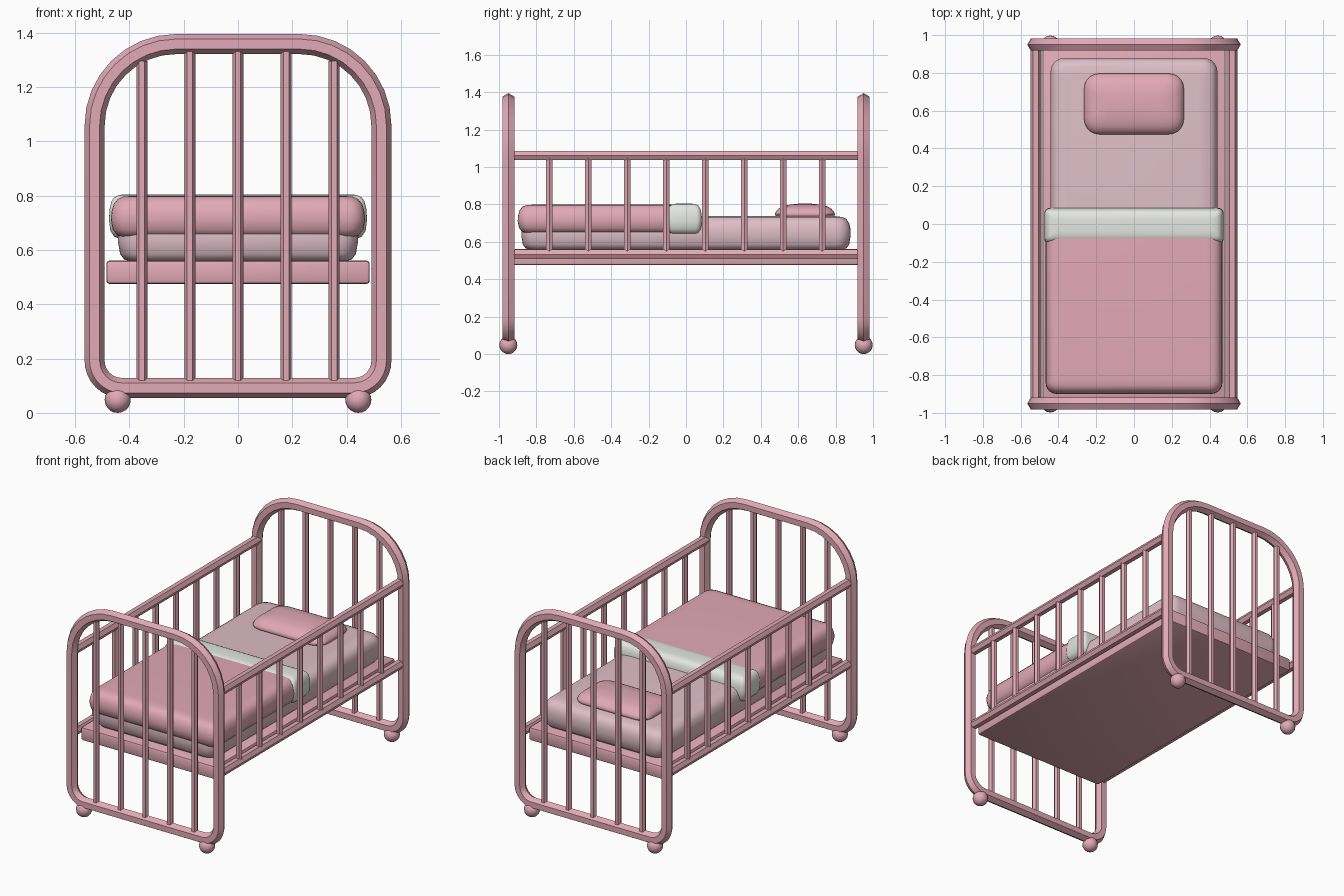
import bpy, bmesh, math
from mathutils import Vector

if "Cube" in bpy.data.objects:
    bpy.data.objects.remove(bpy.data.objects["Cube"])


def material(name, rgb):
    m = bpy.data.materials.new(name)
    m.diffuse_color = (*rgb, 1)
    m.use_nodes = True
    m.node_tree.nodes["Principled BSDF"].inputs["Base Color"].default_value = m.diffuse_color
    return m


PINK = material("rose pink", (0.76, 0.40, 0.475))
PALE = material("pale pink", (0.74, 0.52, 0.58))
WHITE = material("soft white", (0.80, 0.83, 0.80))


def finish(name, bm, mat, angle=35):
    bmesh.ops.recalc_face_normals(bm, faces=bm.faces)
    mesh = bpy.data.meshes.new(name)
    bm.to_mesh(mesh)
    bm.free()
    mesh.materials.append(mat)
    ob = bpy.data.objects.new(name, mesh)
    bpy.context.collection.objects.link(ob)
    bpy.ops.object.select_all(action='DESELECT')
    ob.select_set(True)
    bpy.context.view_layer.objects.active = ob
    bpy.ops.object.shade_smooth_by_angle(angle=math.radians(angle))
    return ob


def loft(bm, rings, closed):
    """Skin matching rings of points; cap the ends unless closed."""
    vs = [[bm.verts.new(p) for p in r] for r in rings]
    n = len(vs[0])
    for i in range(len(vs) if closed else len(vs) - 1):
        a, b = vs[i], vs[(i + 1) % len(vs)]
        for k in range(n):
            bm.faces.new((a[k], a[(k + 1) % n], b[(k + 1) % n], b[k]))
    if not closed:
        bm.faces.new(vs[0])
        bm.faces.new(vs[-1])


def rod(name, a, b, r):
    """Six-sided bar with its sharp edges towards +x and -x."""
    a, b = Vector(a), Vector(b)
    side = Vector((1, 0, 0))
    up = (b - a).normalized().cross(side)
    ring = [(side * math.cos(k * math.pi / 3) + up * math.sin(k * math.pi / 3)) * r
            for k in range(6)]
    bm = bmesh.new()
    loft(bm, [[a + p for p in ring], [b + p for p in ring]], False)
    return finish(name, bm, PINK)


def corner_points(corners, steps):
    """Rounded outline from (x, y, radius, start angle): position and normal."""
    for cx, cy, r, start in corners:
        for i in range(steps + 1):
            t = math.radians(start + 90 * i / steps)
            n = Vector((math.cos(t), math.sin(t)))
            yield Vector((cx, cy)) + n * r, n


def end_frame(name, y):
    """Closed hoop of six-sided tube."""
    w, top, low, R, r = 0.528, 1.358, 0.092, 0.30, 0.10
    corners = [(w - R, top - R, R, 0), (R - w, top - R, R, 90),
               (r - w, low + r, r, 180), (w - r, low + r, r, 270)]
    rings = []
    for p, n in corner_points(corners, 8):
        ring = []
        for k in range(6):
            a = k * math.pi / 3
            q = p + n * 0.037 * math.cos(a)
            ring.append((q.x, y + 0.037 * math.sin(a), q.y))
        rings.append(ring)
    bm = bmesh.new()
    loft(bm, rings, True)
    finish(name, bm, PINK)


def cushion(name, x, y0, y1, radius, levels, mat):
    """Soft rounded slab; levels are (height, inset from the outline)."""
    rings = []
    for z, d in levels:
        r = max(radius - d * 0.5, 0.012)
        a, b, c = x - d - r, y0 + d + r, y1 - d - r
        corners = [(a, c, r, 0), (-a, c, r, 90), (-a, b, r, 180), (a, b, r, 270)]
        rings.append([(p.x, p.y, z) for p, n in corner_points(corners, 5)])
    bm = bmesh.new()
    loft(bm, rings, False)
    finish(name, bm, mat, 50)


# End frames with upright bars and ball feet
for label, s in (("foot", -1), ("head", 1)):
    y = 0.95 * s
    end_frame(label + "_frame", y)
    for i in range(-2, 3):
        rod(label + "_bar", (i * 0.177, y, 0.11), (i * 0.177, y, 1.295 if abs(i) == 2 else 1.335), 0.02)
    for sx in (-1, 1):
        bm = bmesh.new()
        bmesh.ops.create_uvsphere(bm, u_segments=16, v_segments=10, radius=0.048)
        bmesh.ops.translate(bm, verts=bm.verts, vec=(0.443 * sx, y, 0.048))
        finish(label + "_ball_foot", bm, PINK)

# Side rails and spindles
for sx in (-1, 1):
    x = 0.519 * sx
    rod("upper_side_rail", (x, -0.94, 1.062), (x, 0.94, 1.062), 0.029)
    rod("lower_side_rail", (x, -0.94, 0.533), (x, 0.94, 0.533), 0.029)
    for i in range(8):
        y = -0.73 + i * 0.2083
        rod("side_spindle", (x, y, 0.54), (x, y, 1.055), 0.02)

# Bed base
bm = bmesh.new()
bmesh.ops.create_cube(bm, size=1)
for v in bm.verts:
    v.co = (v.co.x * 0.97, v.co.y * 1.85, 0.518 + v.co.z * 0.086)
bmesh.ops.bevel(bm, geom=bm.edges[:], offset=0.012, segments=2, profile=0.5, affect='EDGES')
finish("bed_base", bm, PINK)

# Bedding
cushion("mattress", 0.442, -0.88, 0.88, 0.075,
        [(0.558, 0.045), (0.566, 0.022), (0.585, 0.008), (0.63, 0.0), (0.67, 0.0),
         (0.70, 0.008), (0.722, 0.022), (0.733, 0.045), (0.738, 0.09)], PALE)
cushion("blanket", 0.468, -0.90, 0.05, 0.06,
        [(0.648, 0.04), (0.653, 0.024), (0.675, 0.007), (0.71, 0.0), (0.74, 0.002),
         (0.77, 0.011), (0.788, 0.026), (0.796, 0.045), (0.799, 0.08)], PINK)
cushion("folded_sheet", 0.475, -0.105, 0.085, 0.03,
        [(0.643, 0.035), (0.648, 0.02), (0.67, 0.005), (0.71, 0.0), (0.75, 0.002),
         (0.778, 0.009), (0.794, 0.02), (0.802, 0.036), (0.805, 0.06)], WHITE)
cushion("pillow", 0.264, 0.475, 0.797, 0.08,
        [(0.715, 0.06), (0.725, 0.025), (0.738, 0.004), (0.748, 0.0), (0.762, 0.006),
         (0.779, 0.022), (0.791, 0.045), (0.799, 0.08), (0.804, 0.125)], PINK)
